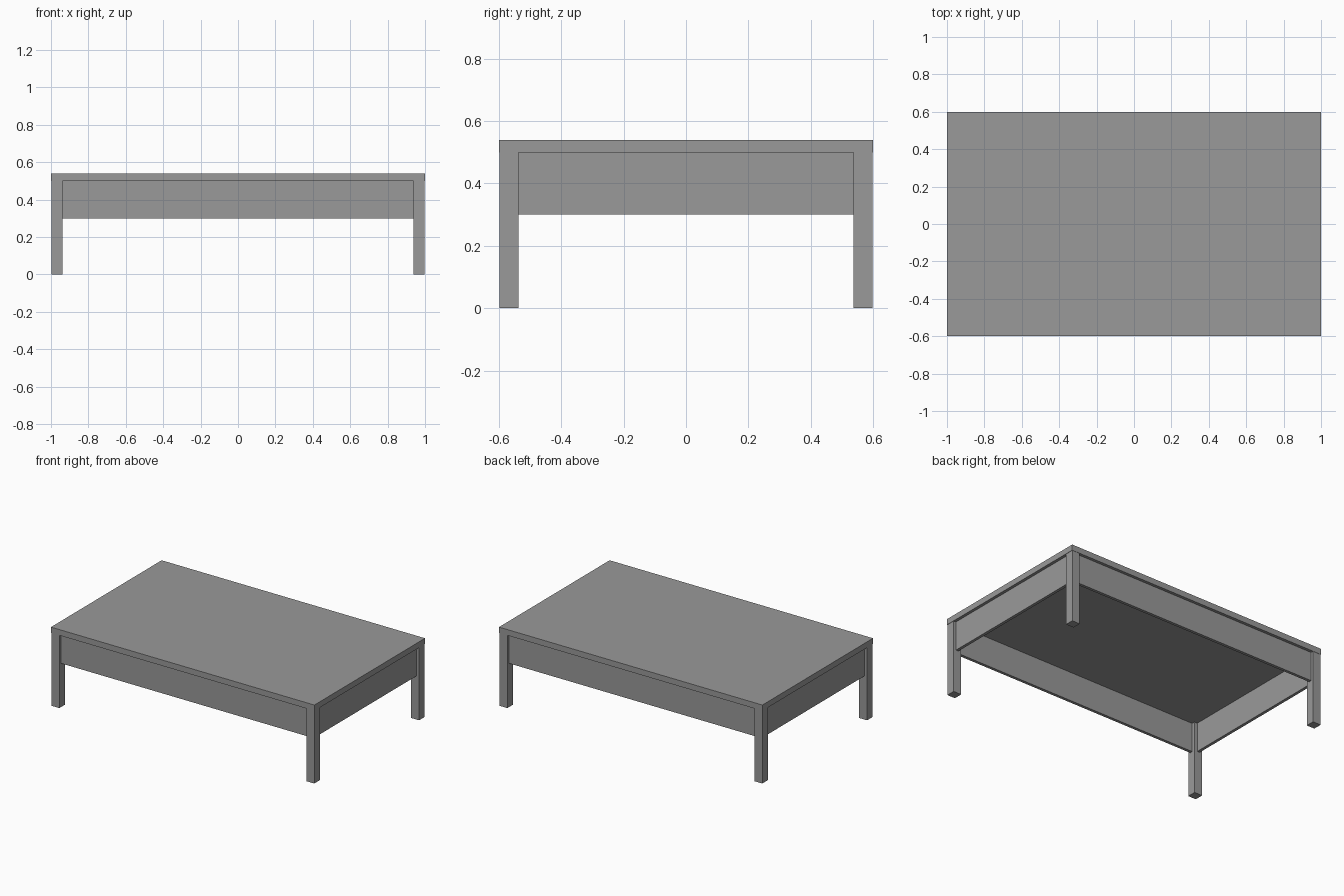
import bpy

if "Cube" in bpy.data.objects:
    bpy.data.objects.remove(bpy.data.objects["Cube"])

mat = bpy.data.materials.new("dark_grey")
mat.diffuse_color = (0.32, 0.32, 0.32, 1)
mat.use_nodes = True
mat.node_tree.nodes["Principled BSDF"].inputs["Base Color"].default_value = mat.diffuse_color


def box(name, lo, hi):
    """Axis-aligned box between two corners."""
    size = [b - a for a, b in zip(lo, hi)]
    mid = [(a + b) / 2 for a, b in zip(lo, hi)]
    bpy.ops.mesh.primitive_cube_add(size=1, location=mid)
    ob = bpy.context.object
    ob.name = name
    ob.scale = size
    bpy.ops.object.transform_apply(location=False, rotation=False, scale=True)
    ob.data.materials.append(mat)
    return ob


W, D = 1.0, 0.6               # half width and half depth
LEG, LEG_H, TOP_H = 0.06, 0.5, 0.54
LIP = 0.002                   # tiny overhang of the top over the legs
APRON_Z, INSET, THICK = 0.3, 0.02, 0.02

# Table top
box("table_top", (-W, -D, LEG_H), (W, D, TOP_H))

# Corner legs
h = LEG / 2
for sy, fb in ((-1, "front"), (1, "back")):
    for sx, lr in ((-1, "left"), (1, "right")):
        cx, cy = sx * (W - LIP - h), sy * (D - LIP - h)
        box(f"{fb}_{lr}_leg", (cx - h, cy - h, 0), (cx + h, cy + h, LEG_H))

# Aprons between the legs, set back from the outer leg faces
h = THICK / 2
for s, fb, lr in ((-1, "front", "left"), (1, "back", "right")):
    y = s * (D - INSET - h)
    box(f"{fb}_apron", (-W + LEG, y - h, APRON_Z), (W - LEG, y + h, LEG_H))
    x = s * (W - INSET - h)
    box(f"{lr}_apron", (x - h, -D + LEG, APRON_Z), (x + h, D - LEG, LEG_H))
